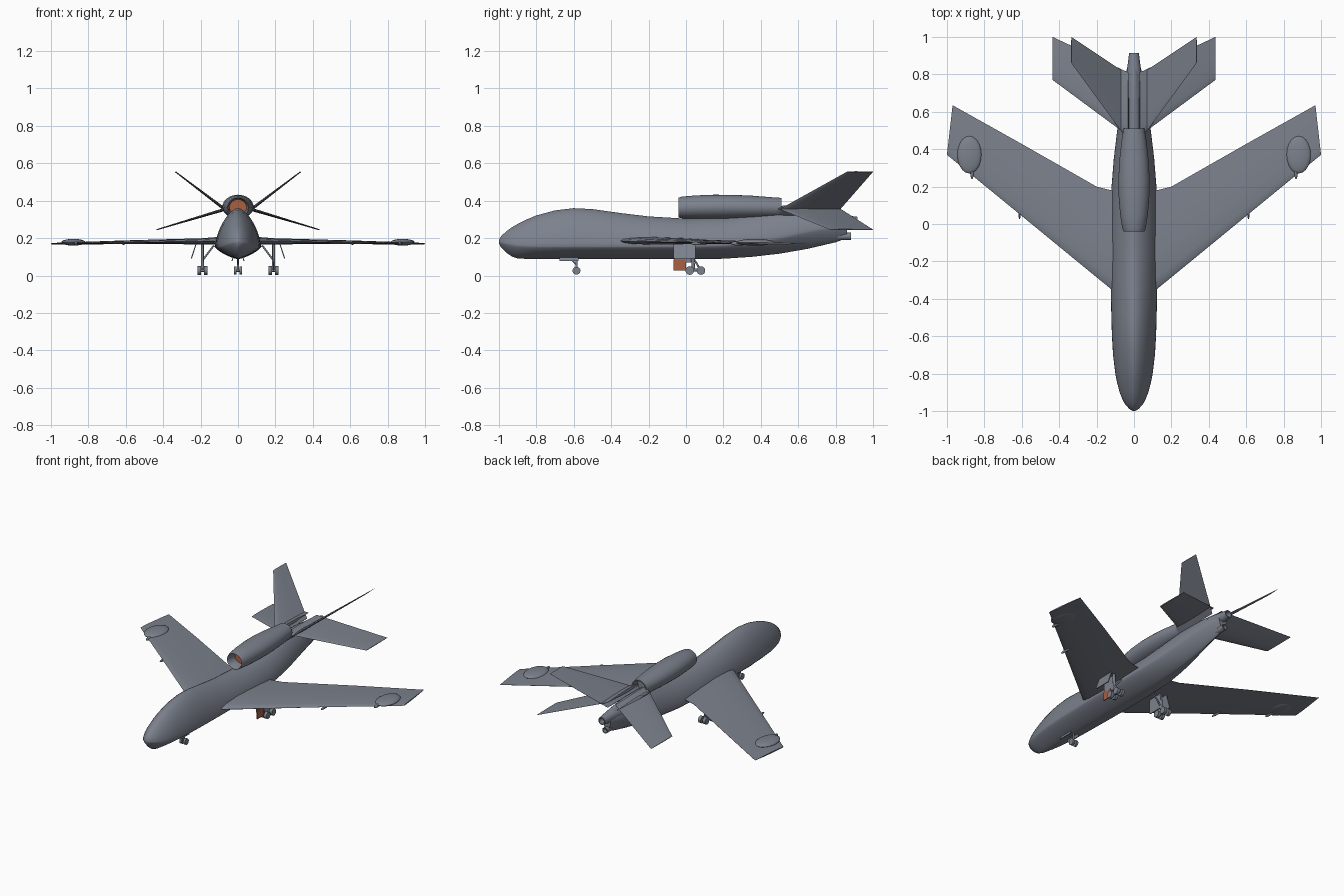
import bpy, bmesh, math
from mathutils import Vector, Matrix

if "Cube" in bpy.data.objects:
    bpy.data.objects.remove(bpy.data.objects["Cube"])


def material(name, rgb):
    m = bpy.data.materials.new(name)
    m.diffuse_color = (*rgb, 1)
    m.use_nodes = True
    m.node_tree.nodes["Principled BSDF"].inputs["Base Color"].default_value = m.diffuse_color
    return m


GREY = material("slate grey", (0.20, 0.22, 0.265))
ORANGE = material("rust orange", (0.40, 0.115, 0.05))


def finish(name, bm, mirror=False, mats=(GREY,), angle=35):
    bmesh.ops.recalc_face_normals(bm, faces=bm.faces)
    me = bpy.data.meshes.new(name)
    bm.to_mesh(me)
    bm.free()
    for m in mats:
        me.materials.append(m)
    me.shade_smooth()
    me.set_sharp_from_angle(angle=math.radians(angle))
    ob = bpy.data.objects.new(name, me)
    bpy.context.collection.objects.link(ob)
    if mirror:
        ob.modifiers.new("mirror", 'MIRROR').use_mirror_merge = False
    return ob


def loft(bm, rings):
    rows = [[bm.verts.new(p) for p in r] for r in rings]
    n = len(rows[0])
    for a, b in zip(rows, rows[1:]):
        for i in range(n):
            bm.faces.new((a[i], a[(i + 1) % n], b[(i + 1) % n], b[i]))
    return bm.faces.new(rows[0]), bm.faces.new(rows[-1])


def power(v, e):
    return math.copysign(abs(v) ** e, v)


def hull_ring(y, w, zb, zc, zt, n=40):
    """Rounded-triangle section: half width w, chine height zc."""
    pts = []
    for i in range(n):
        t = 2 * math.pi * i / n
        c, s = math.cos(t), math.sin(t)
        e = 2 / 1.65 if s >= 0 else 2 / 1.35
        h = zt - zc if s >= 0 else zc - zb
        pts.append((w * power(c, e), y, zc + h * power(s, e)))
    return pts


def oval(y, rx, z, rz, n=32, x=0):
    return [(x + rx * math.cos(2 * math.pi * i / n), y,
             z + rz * math.sin(2 * math.pi * i / n)) for i in range(n)]


def surface(name, stations):
    """Wing-like surface lofted from (leading point, trailing point, thickness)."""
    span = Vector(stations[-1][0]) - Vector(stations[0][0])
    up = Vector((-span.z, 0, span.x)).normalized()
    prof = [(0, 0), (.03, .45), (.12, .8), (.35, 1), (.65, .7), (1, .06)]
    loop = prof + [(u, -v) for u, v in reversed(prof[1:])]
    bm = bmesh.new()
    loft(bm, [[Vector(a).lerp(Vector(b), u) + up * v * t / 2 for u, v in loop]
              for a, b, t in stations])
    finish(name, bm, True)


def ellipsoid(name, c, r, mirror=True):
    bm = bmesh.new()
    bmesh.ops.create_uvsphere(bm, u_segments=20, v_segments=12, radius=1,
                              matrix=Matrix.Translation(c) @ Matrix.Diagonal((*r, 1)))
    finish(name, bm, mirror)


def rod(bm, a, b, r, n=14):
    a, b = Vector(a), Vector(b)
    q = (b - a).to_track_quat('Z', 'Y').to_matrix().to_4x4()
    bmesh.ops.create_cone(bm, cap_ends=True, segments=n, radius1=r, radius2=r,
                          depth=(b - a).length,
                          matrix=Matrix.Translation((a + b) / 2) @ q)


def plate(name, top, bottom, y0, y1, mirror=True, mat=GREY, t=.003):
    """Thin door running along y between two (x, z) points."""
    bm = bmesh.new()
    loft(bm, [[(x + d, y, z) for d, (x, z) in
               ((-t, top), (t, top), (t, bottom), (-t, bottom))] for y in (y0, y1)])
    finish(name, bm, mirror, (mat,))


# Fuselage: y, half width, bottom, chine, top
bm = bmesh.new()
loft(bm, [hull_ring(*s) for s in (
    (-1, .006, .172, .18, .188), (-.988, .026, .15, .176, .21),
    (-.96, .05, .122, .17, .236), (-.93, .065, .102, .165, .258),
    (-.9, .077, .092, .16, .275), (-.85, .09, .089, .157, .30),
    (-.8, .1, .088, .155, .321), (-.7, .112, .088, .155, .348),
    (-.6, .118, .088, .155, .36), (-.5, .121, .088, .155, .355),
    (-.35, .124, .088, .155, .334), (-.2, .125, .088, .155, .316),
    (0, .125, .088, .155, .304), (.2, .12, .09, .16, .31),
    (.35, .108, .1, .175, .33), (.5, .09, .117, .2, .35),
    (.65, .07, .143, .235, .352), (.8, .045, .178, .26, .338),
    (.86, .03, .2, .265, .315))])
finish("fuselage", bm)

# Engine nacelle with recessed intake and exhaust
bm = bmesh.new()
front, back = loft(bm, [oval(*s) for s in (
    (.03, .045, .365, .042), (-.03, .05, .364, .047), (-.04, .056, .363, .053),
    (-.02, .063, .364, .058), (.05, .074, .366, .062), (.15, .082, .367, .065),
    (.25, .083, .367, .064), (.35, .077, .366, .061), (.45, .066, .364, .055),
    (.51, .056, .362, .053), (.51, .048, .362, .045), (.46, .045, .362, .042))])
front.material_index = 1
finish("engine_nacelle", bm, mats=(GREY, ORANGE))

# Tail exhaust tubes
for name, y0, y1, r0, r1, z in (("tail_exhaust", .76, .915, .045, .026, .288),
                                ("lower_tail_tube", .68, .88, .024, .02, .21)):
    bm = bmesh.new()
    loft(bm, [oval(y0, r0, z, r0, 20), oval((y0 + y1) / 2, (r0 + r1) / 2, z, (r0 + r1) / 2, 20),
              oval(y1, r1, z, r1, 20), oval(y1, r1 * .75, z, r1 * .75, 20),
              oval(y1 - .04, r1 * .7, z, r1 * .7, 20)])
    finish(name, bm)

# Wings and X tail
surface("wing", [((.03, -.425, .186), (.03, .17, .186), .044),
                 ((.12, -.35, .185), (.12, .18, .185), .04),
                 ((.2, -.285, .183), (.2, .2, .183), .032),
                 ((.6, .043, .178), (.6, .428, .178), .02),
                 ((1, .37, .17), (.97, .635, .17), .009)])
surface("upper_tail_fin", [((.035, .45, .327), (.035, .80, .327), .018),
                           ((.335, .86, .555), (.335, 1, .555), .006)])
surface("lower_tail_fin", [((.03, .47, .366), (.03, .81, .366), .018),
                           ((.435, .77, .245), (.435, 1, .245), .006)])

# Wing fairings
ellipsoid("wingtip_fairing", (.88, .37, .178), (.065, .1, .018))
ellipsoid("wingtip_probe", (.866, .28, .172), (.01, .04, .012))
ellipsoid("wing_fairing", (.612, .07, .172), (.007, .045, .01))

# Main landing gear
bm = bmesh.new()
for y in (.02, .08):
    for x in (.173, .207):
        rod(bm, (x - .01, y, .027), (x + .01, y, .027), .023, 20)
    rod(bm, (.173, y, .027), (.207, y, .027), .007)
rod(bm, (.19, .02, .03), (.19, .08, .03), .008)
rod(bm, (.19, .04, .03), (.19, .03, .18), .009)
rod(bm, (.19, .035, .08), (.13, .03, .16), .005)
rod(bm, (.19, .075, .035), (.19, .035, .1), .005)
finish("main_landing_gear", bm, True)
plate("main_gear_door", (.222, .175), (.25, .09), -.068, .05)
plate("inner_gear_door", (.185, .175), (.185, .07), -.065, .04)
plate("orange_gear_plate", (.19, .085), (.19, .027), -.066, .0, False, ORANGE)

# Nose landing gear
bm = bmesh.new()
for s in (-1, 1):
    rod(bm, (s * .007, -.585, .026), (s * .021, -.585, .026), .021, 20)
rod(bm, (-.01, -.585, .026), (.01, -.585, .026), .006)
rod(bm, (0, -.585, .026), (0, -.585, .11), .006)
rod(bm, (0, -.585, .06), (0, -.63, .1), .004)
finish("nose_landing_gear", bm)
plate("nose_gear_door", (.024, .105), (.032, .078), -.675, -.575)
